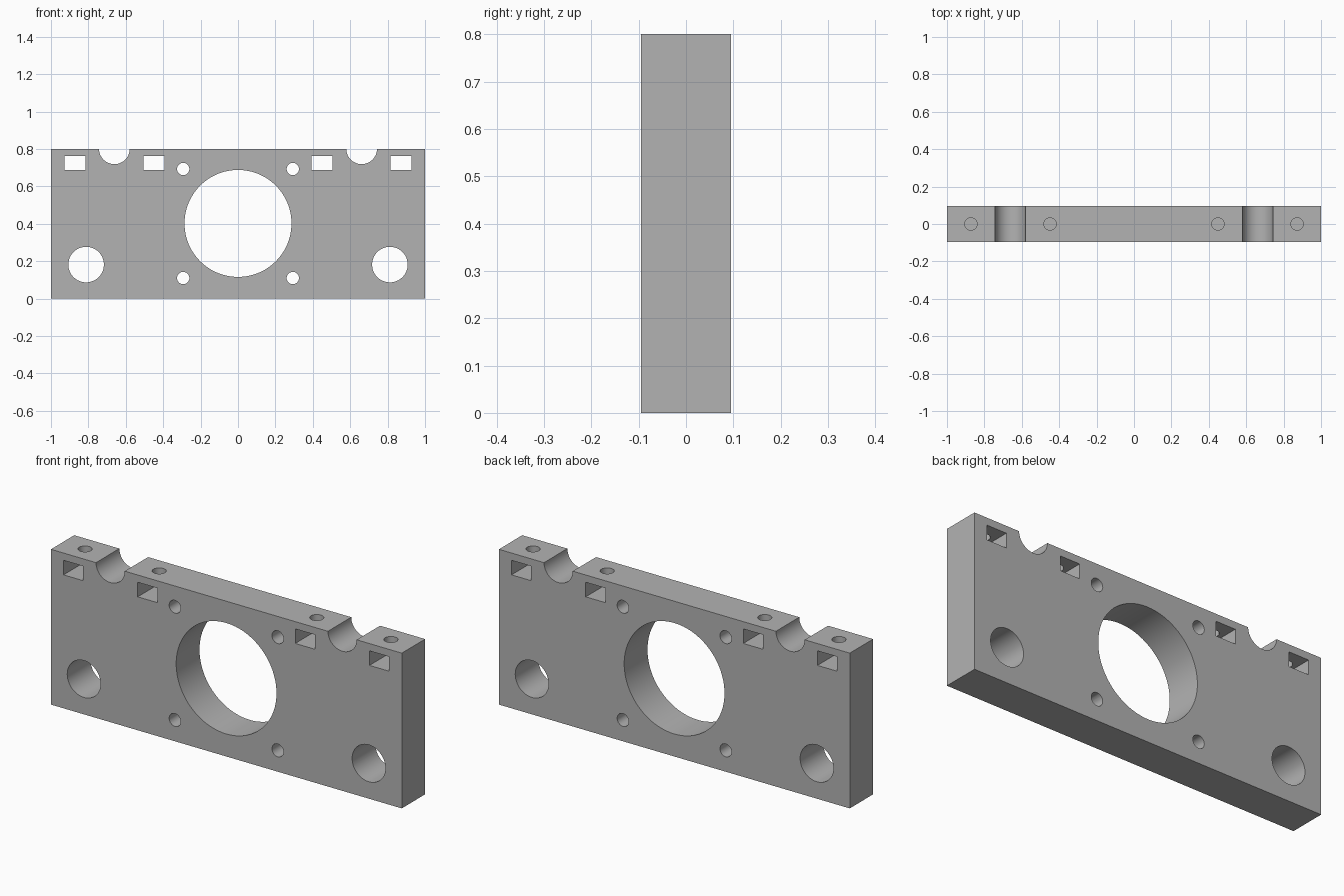
import bpy
import math

default = bpy.data.objects.get("Cube")
if default:
    bpy.data.objects.remove(default, do_unlink=True)

DEPTH, HEIGHT = 0.19, 0.8

grey = bpy.data.materials.new("plain grey")
grey.use_nodes = True
colour = (0.45, 0.45, 0.45, 1)
grey.diffuse_color = colour
grey.node_tree.nodes["Principled BSDF"].inputs["Base Color"].default_value = colour


def box(name, size, centre):
    bpy.ops.mesh.primitive_cube_add(size=1, location=centre)
    ob = bpy.context.object
    ob.name = name
    ob.scale = size
    bpy.ops.object.transform_apply(location=True, rotation=True, scale=True)
    return ob


def rod(name, radius, length, centre, along_y=True, sides=64):
    tilt = math.pi / 2 if along_y else 0
    bpy.ops.mesh.primitive_cylinder_add(
        vertices=sides, radius=radius, depth=length,
        location=centre, rotation=(tilt, 0, 0))
    ob = bpy.context.object
    ob.name = name
    bpy.ops.object.transform_apply(location=True, rotation=True, scale=True)
    return ob


# Solid plate
plate = box("mounting_plate", (2, DEPTH, HEIGHT), (0, 0, HEIGHT / 2))
plate.data.materials.append(grey)

# Large central opening
cutters = [rod("central_opening", 0.286, 0.5, (0, 0, 0.402), sides=96)]

for side in (-1, 1):
    # Lower side holes and half-round notches in the top edge
    cutters.append(rod("side_hole", 0.095, 0.5, (side * 0.812, 0, 0.182)))
    cutters.append(rod("top_notch", 0.082, 0.5, (side * 0.661, 0, 0.801)))
    # Four bolt holes around the central opening
    for z in (0.11, 0.693):
        cutters.append(rod("bolt_hole", 0.033, 0.5, (side * 0.293, 0, z), sides=32))
    # Nut slots, each with a screw hole from the top edge
    for x in (0.449, 0.872):
        cutters.append(box("nut_slot", (0.112, 0.5, 0.075), (side * x, 0, 0.725)))
        cutters.append(rod("screw_hole", 0.033, 0.2, (side * x, 0, 0.83), False, 32))

# Cut every opening through the plate
bpy.ops.object.select_all(action="DESELECT")
plate.select_set(True)
bpy.context.view_layer.objects.active = plate
for cutter in cutters:
    cutter.hide_render = True
    mod = plate.modifiers.new("cut", "BOOLEAN")
    mod.operation = "DIFFERENCE"
    mod.solver = "EXACT"
    mod.object = cutter
    bpy.ops.object.modifier_apply(modifier=mod.name)
    bpy.data.objects.remove(cutter, do_unlink=True)

bpy.ops.object.shade_smooth_by_angle(angle=math.radians(30))
